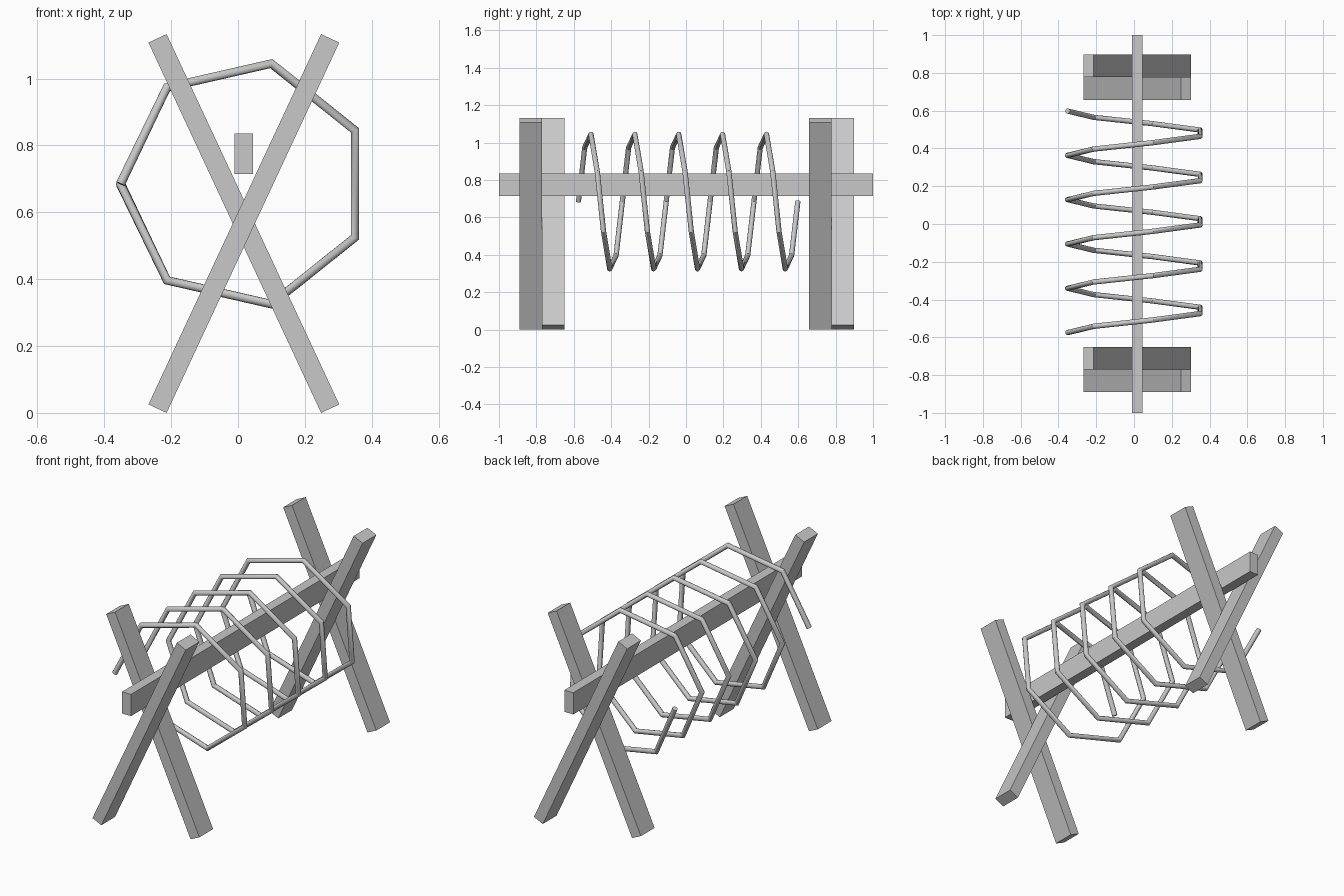
import bpy
import math
from mathutils import Vector

cube = bpy.data.objects.get("Cube")
if cube:
    bpy.data.objects.remove(cube, do_unlink=True)

grey = bpy.data.materials.new("plain_grey")
grey.use_nodes = True
grey.diffuse_color = (0.58, 0.58, 0.58, 1)
grey.node_tree.nodes["Principled BSDF"].inputs["Base Color"].default_value = grey.diffuse_color

AXIS_X = 0.0175   # shared centre line of beam, legs and coil
BAR_W = 0.06
BAR_D = 0.12


def bar(name, size, location, tilt=0.0):
    bpy.ops.mesh.primitive_cube_add(size=1, location=location)
    ob = bpy.context.object
    ob.name = name
    for v in ob.data.vertices:
        v.co *= Vector(size)
    ob.rotation_euler.y = tilt
    ob.data.materials.append(grey)
    return ob


# Long horizontal beam
bar("cross_beam", (0.055, 2.0, BAR_D), (AXIS_X, 0, 0.775))

# Crossed legs at each end: two bars side by side in depth
tilt = math.radians(25)
for end, y in (("front", -0.77), ("back", 0.777)):
    for side, sign in (("right", 1), ("left", -1)):
        bar(f"{end}_{side}_leg", (BAR_W, BAR_D, 1.222),
            (AXIS_X, y - sign * BAR_D / 2, 0.5665), sign * tilt)

# Seven-sided wire coil wound around the beam
SIDES, TURNS = 7, 5
RADIUS, START_Y, PITCH = 0.369, -0.575, 0.2346
curve = bpy.data.curves.new("wire_coil", "CURVE")
curve.dimensions = "3D"
curve.bevel_depth = 0.014
curve.bevel_resolution = 4
curve.use_fill_caps = True
spline = curve.splines.new("POLY")
spline.points.add(SIDES * TURNS)
for i, p in enumerate(spline.points):
    a = math.pi - 2 * math.pi * i / SIDES
    p.co = (AXIS_X + RADIUS * math.cos(a), START_Y + PITCH * i / SIDES,
            0.685 + RADIUS * math.sin(a), 1)
curve.materials.append(grey)
coil = bpy.data.objects.new("wire_coil", curve)
bpy.context.collection.objects.link(coil)
bpy.ops.object.select_all(action="DESELECT")
coil.select_set(True)
bpy.context.view_layer.objects.active = coil
bpy.ops.object.convert(target="MESH")
bpy.ops.object.shade_smooth_by_angle(angle=math.radians(40))
